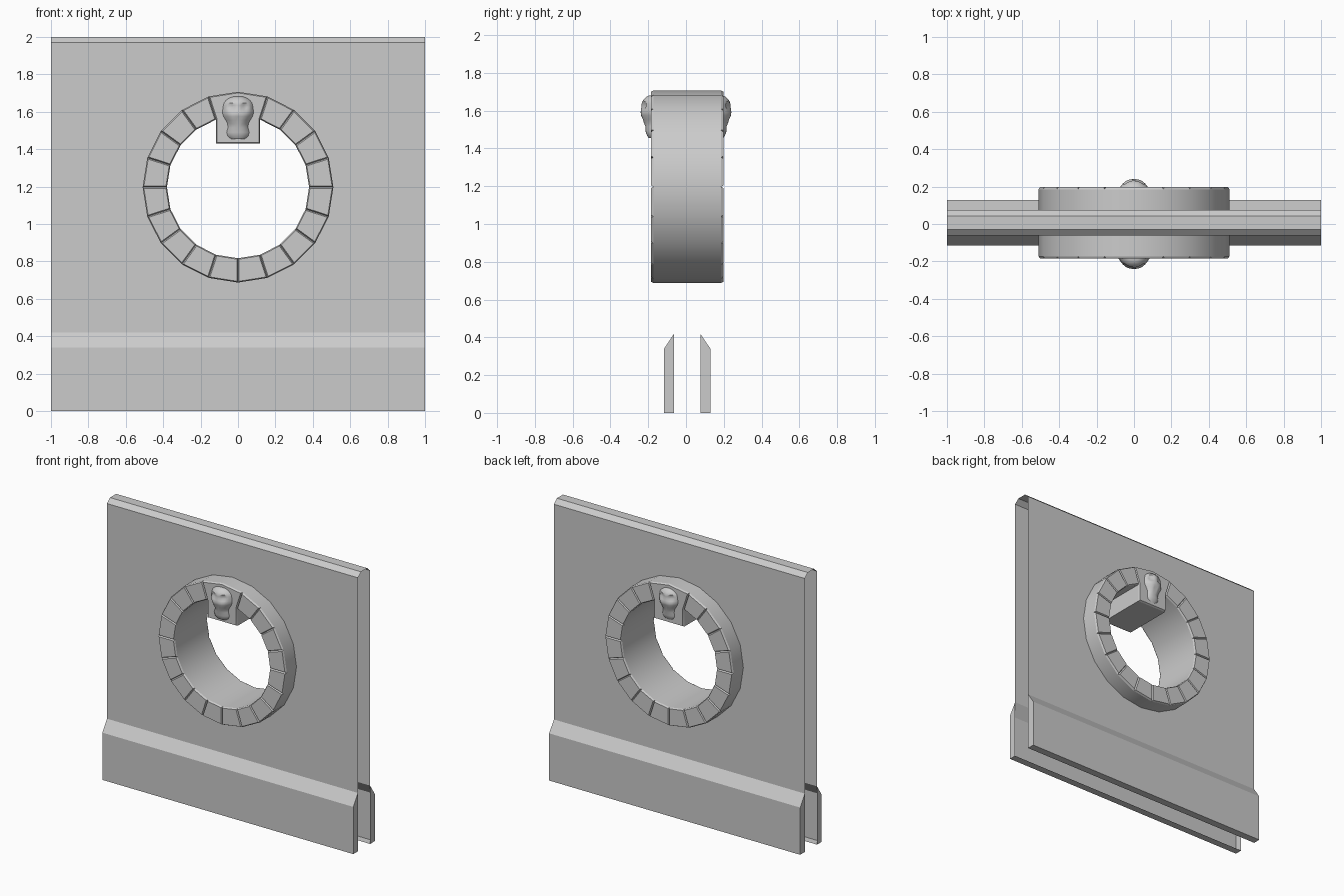
import bpy, bmesh
from math import cos, sin, radians, pi, exp

if "Cube" in bpy.data.objects:
    bpy.data.objects.remove(bpy.data.objects["Cube"])

CY = 0.0065            # middle plane of the wall
CZ = 1.197             # window centre height
R_OUT, R_IN, SIDES = 0.51, 0.38, 20


def finish(name, bm, angle=None):
    me = bpy.data.meshes.new(name)
    bm.to_mesh(me)
    bm.free()
    ob = bpy.data.objects.new(name, me)
    bpy.context.collection.objects.link(ob)
    if angle:
        for p in me.polygons:
            p.use_smooth = True
        me.set_sharp_from_angle(angle=radians(angle))
    return ob


def polar(r, deg):
    return (r * cos(radians(deg)), CZ + r * sin(radians(deg)))


def face(bm, pts):
    return bm.faces.new([bm.verts.new(p) for p in pts])


# Wall skin: two sheets with a round hole, bevelled cap on top, open ends
bm = bmesh.new()
HW, TOP, LOW, SHOULDER = 0.069, 0.035, 0.42, 1.97
for s in (-1, 1):
    y = CY + s * HW
    for side in (-1, 1):
        half = [(0, y, LOW), (side, y, LOW), (side, y, SHOULDER), (0, y, SHOULDER)]
        for i in range(SIDES // 2 + 1):
            x, z = polar(0.45, 90 - i * 360 / SIDES)
            half.append((side * abs(x), y, z))
        if s * side > 0:
            half.reverse()
        face(bm, half)
    yt = CY + s * TOP
    bevel = [(-1, y, SHOULDER), (1, y, SHOULDER), (1, yt, 2), (-1, yt, 2)]
    face(bm, bevel if s < 0 else bevel[::-1])
face(bm, [(-1, CY - TOP, 2), (1, CY - TOP, 2), (1, CY + TOP, 2), (-1, CY + TOP, 2)])
bmesh.ops.remove_doubles(bm, verts=bm.verts, dist=1e-5)
finish("wall", bm)

# Baseboards: chamfered profile, capped ends, open towards the wall
for s, name in ((-1, "front_baseboard"), (1, "back_baseboard")):
    prof = [(HW, 0), (0.1225, 0), (0.1225, 0.34), (HW, LOW)]
    bm = bmesh.new()
    left, right = [[bm.verts.new((x, CY + s * d, z)) for d, z in prof] for x in (-1, 1)]
    bm.faces.new(left)
    bm.faces.new(right[::-1])
    for i in range(3):
        bm.faces.new((left[i], right[i], right[i + 1], left[i + 1]))
    bmesh.ops.recalc_face_normals(bm, faces=bm.faces)
    for f in bm.faces:      # make sure the outer board faces point outward
        c = f.calc_center_median()
        f.normal_update()
        out = f.normal.x * c.x + f.normal.y * s * (abs(c.x) < .5) + f.normal.z * (-1 if c.z < .01 else 0)
        if out < 0:
            f.normal_flip()
    finish(name, bm)


# Window surround: stones with raised, slightly inset faces forming grooves
HALF, LIP = 0.191, 0.012


def stone(bm, outline, joints):
    h = HALF - LIP
    f = [bm.verts.new((x, CY - h, z)) for x, z in outline]
    b = [bm.verts.new((x, CY + h, z)) for x, z in outline]
    caps = [bm.faces.new(f), bm.faces.new(b[::-1])]
    n = len(outline)
    for i in range(n):
        if i not in joints:
            j = (i + 1) % n
            bm.faces.new((f[i], b[i], b[j], f[j]))
    bm.normal_update()
    # inset each cap on its own border, then push it out
    for c, s in zip(caps, (-1, 1)):
        bmesh.ops.inset_individual(bm, faces=[c], thickness=0.006, use_even_offset=True)
        for v in c.verts:
            v.co.y += s * LIP


bm = bmesh.new()
step = 360 / SIDES
for k in range(SIDES):
    if k in (4, 5):
        continue
    a, b = k * step, (k + 1) * step
    stone(bm, [polar(R_OUT, a), polar(R_OUT, b), polar(R_IN, b), polar(R_IN, a)], (1, 3))
# Keystone with a square drop below the ring
xi = polar(R_IN, 72)[0]
stone(bm, [polar(R_OUT, 72), polar(R_OUT, 90), polar(R_OUT, 108), polar(R_IN, 108),
           (-xi, 1.43), (xi, 1.43), polar(R_IN, 72)], (2, 6))
bmesh.ops.remove_doubles(bm, verts=bm.verts, dist=1e-5)
finish("window_surround", bm, 20)

# Carved faces on the keystone: rows of height, half width, relief depth
ROWS = [(1.455, .040, .018), (1.468, .058, .026), (1.49, .064, .034), (1.515, .056, .038),
        (1.535, .058, .043), (1.555, .068, .050), (1.575, .080, .058), (1.59, .085, .060),
        (1.605, .085, .059), (1.62, .083, .056), (1.635, .081, .055), (1.648, .077, .052),
        (1.66, .068, .043), (1.672, .052, .032), (1.681, .030, .016)]
COLS = 16


def bump(x, z, cx, cz, rx, rz):
    return exp(-((x - cx) / rx) ** 4 - ((z - cz) / rz) ** 4)


for s, name in ((-1, "front_carved_face"), (1, "back_carved_face")):
    bm = bmesh.new()
    grid = []
    for z, w, d in ROWS:
        row = []
        for i in range(COLS + 1):
            u = sin((i / COLS - 0.5) * pi)
            x = w * u
            p = d * (1 - abs(u) ** 2.6)
            p -= 0.014 * bump(abs(x), z, 0.034, 1.625, 0.019, 0.021)   # eye sockets
            p -= 0.008 * bump(x, z, 0, 1.555, 0.011, 0.014)            # nose
            p -= 0.004 * bump(x, z, 0, 1.515, 0.035, 0.010)            # mouth
            row.append(bm.verts.new((x, s * (0.18 + max(p, 0)), z)))
        grid.append(row)
    for r0, r1 in zip(grid, grid[1:]):
        for i in range(COLS):
            q = (r0[i], r0[i + 1], r1[i + 1], r1[i])
            bm.faces.new(q if s < 0 else q[::-1])
    # side skirt set into the stone
    bm.faces.new(grid[0] if s > 0 else grid[0][::-1])
    bm.faces.new(grid[-1] if s < 0 else grid[-1][::-1])
    finish(name, bm, 40)
